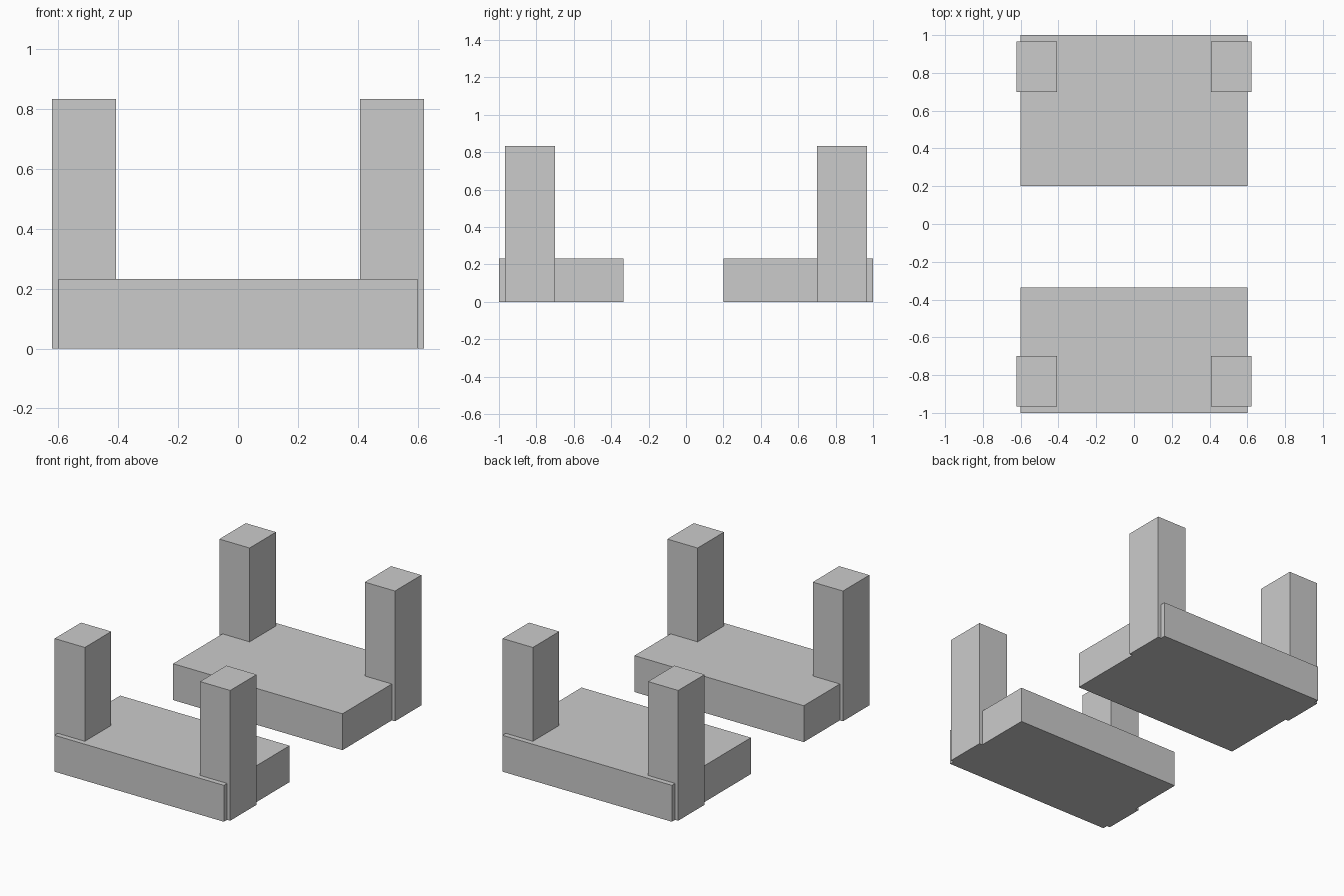
import bpy

if "Cube" in bpy.data.objects:
    bpy.data.objects.remove(bpy.data.objects["Cube"])


def box(name, x, y, z):
    """Axis-aligned box from (min, max) ranges."""
    spans = (x, y, z)
    bpy.ops.mesh.primitive_cube_add(size=1, location=[(a + b) / 2 for a, b in spans])
    obj = bpy.context.object
    obj.name = name
    obj.scale = [b - a for a, b in spans]
    bpy.ops.object.transform_apply(location=False, rotation=False, scale=True)
    return obj


# Two low slabs, the back one deeper than the front one
box("front_slab", (-0.6, 0.6), (-1.0, -0.335), (0, 0.233))
box("back_slab", (-0.6, 0.6), (0.2, 1.0), (0, 0.233))

# Four corner posts, slightly proud of the slab ends
for side, sx in (("left", -1), ("right", 1)):
    for end, sy in (("front", -1), ("back", 1)):
        box(f"{end}_{side}_post",
            sorted((sx * 0.408, sx * 0.622)),
            sorted((sy * 0.70, sy * 0.967)),
            (0, 0.834))
